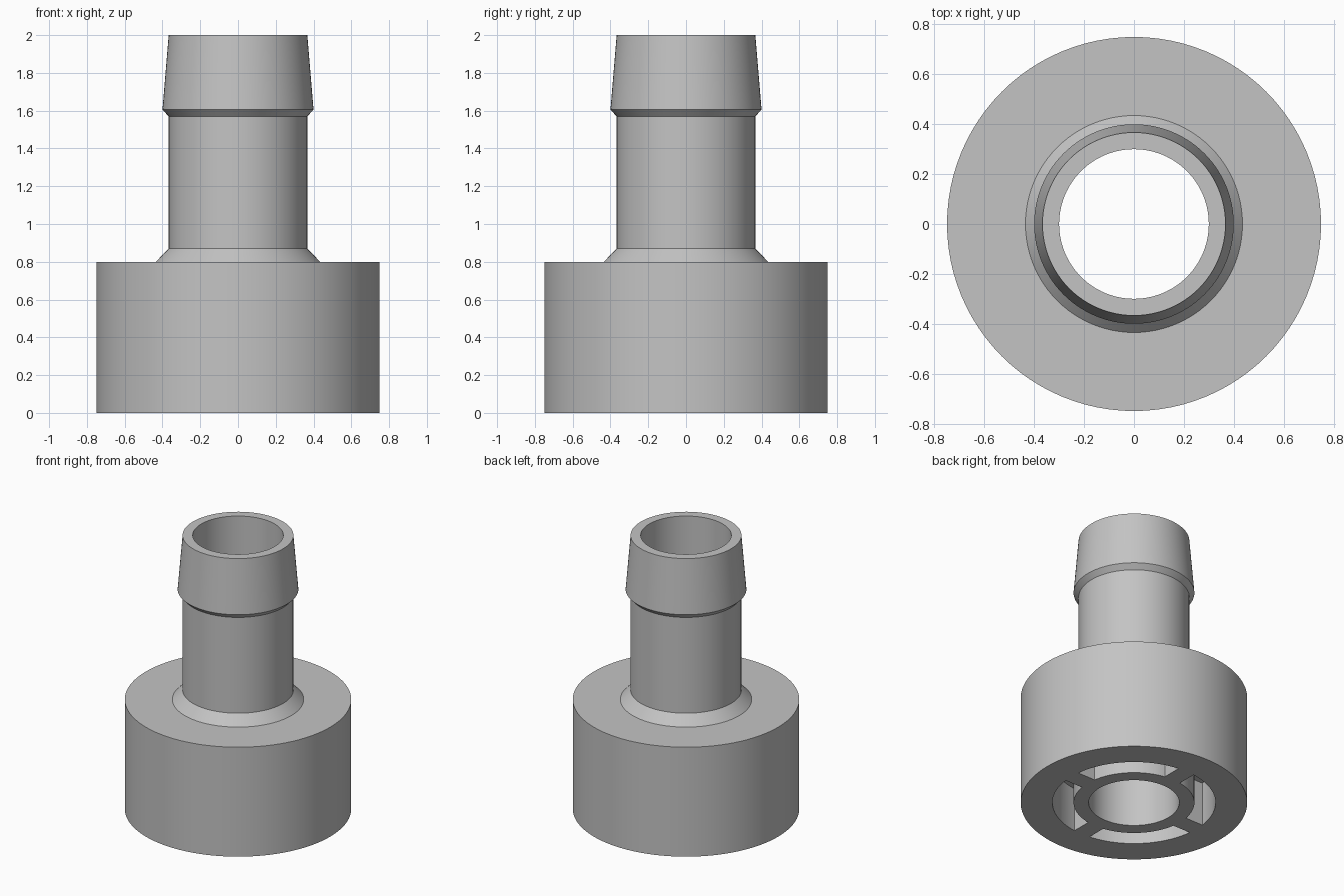
import bpy, bmesh, math

SEGMENTS = 96
SLOT_INNER, SLOT_OUTER, SLOT_DEPTH = 0.40, 0.54, 0.32
RIB_WIDTH = 0.13

old = bpy.data.objects.get("Cube")
if old:
    bpy.data.objects.remove(old, do_unlink=True)

grey = bpy.data.materials.new("plain grey")
grey.use_nodes = True
colour = (0.55, 0.55, 0.55, 1)
grey.diffuse_color = colour
grey.node_tree.nodes["Principled BSDF"].inputs["Base Color"].default_value = colour


def make_object(name, bm):
    bmesh.ops.recalc_face_normals(bm, faces=bm.faces)
    mesh = bpy.data.meshes.new(name)
    bm.to_mesh(mesh)
    bm.free()
    mesh.materials.append(grey)
    obj = bpy.data.objects.new(name, mesh)
    bpy.context.collection.objects.link(obj)
    return obj


def lathe(name, profile):
    """Revolve a closed (radius, z) profile about the z axis."""
    bm = bmesh.new()
    rings = []
    for i in range(SEGMENTS):
        a = math.tau * i / SEGMENTS
        rings.append([bm.verts.new((r * math.cos(a), r * math.sin(a), z))
                      for r, z in profile])
    n = len(profile)
    for i in range(SEGMENTS):
        p, q = rings[i], rings[(i + 1) % SEGMENTS]
        for j in range(n):
            k = (j + 1) % n
            bm.faces.new((p[j], q[j], q[k], p[k]))
    return make_object(name, bm)


def slot_arc(radius, middle, steps=24):
    """Points on an arc that stops at the parallel sides of the ribs."""
    half = math.pi / 4 - math.asin(RIB_WIDTH / 2 / radius)
    angles = [middle - half + 2 * half * i / steps for i in range(steps + 1)]
    return [(radius * math.cos(a), radius * math.sin(a)) for a in angles]


# Socket base, flared neck, tube and tapered barb around a straight bore
fitting = lathe("hose_fitting", [
    (0.30, 0), (0.75, 0), (0.75, 0.80), (0.435, 0.80), (0.367, 0.87),
    (0.367, 1.57), (0.40, 1.605), (0.367, 2.0), (0.30, 2.0)])

# Four curved slots in the underside, leaving four ribs between them
bm = bmesh.new()
for quarter in range(4):
    middle = math.pi / 4 + quarter * math.pi / 2
    outline = slot_arc(SLOT_OUTER, middle) + slot_arc(SLOT_INNER, middle)[::-1]
    face = bm.faces.new([bm.verts.new((x, y, -0.1)) for x, y in outline])
    top = bmesh.ops.extrude_face_region(bm, geom=[face])["geom"]
    bmesh.ops.translate(bm, vec=(0, 0, SLOT_DEPTH + 0.1),
                        verts=[v for v in top if isinstance(v, bmesh.types.BMVert)])
cutter = make_object("slot_cutter", bm)
cutter.hide_render = True

cut = fitting.modifiers.new("underside slots", "BOOLEAN")
cut.operation = "DIFFERENCE"
cut.solver = "EXACT"
cut.object = cutter

# Apply the cut, then smooth the round walls and keep the edges crisp
bpy.ops.object.select_all(action="DESELECT")
fitting.select_set(True)
bpy.context.view_layer.objects.active = fitting
bpy.ops.object.modifier_apply(modifier=cut.name)
bpy.data.objects.remove(cutter, do_unlink=True)
bpy.ops.object.shade_smooth_by_angle(angle=math.radians(30))
